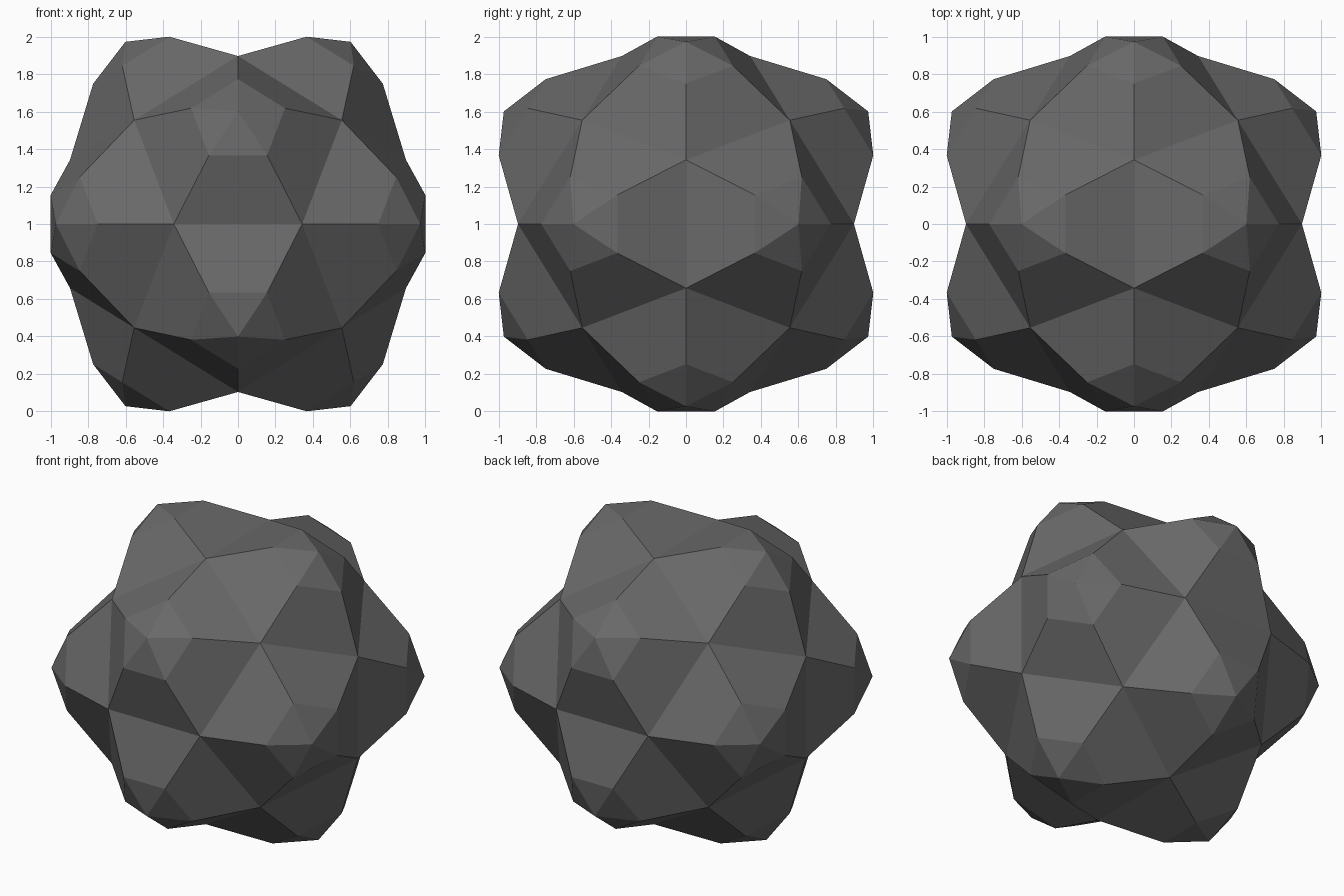
import bpy
import bmesh
from itertools import product
from mathutils import Vector

cube = bpy.data.objects.get("Cube")
if cube:
    bpy.data.objects.remove(cube, do_unlink=True)

PHI = (1 + 5 ** 0.5) / 2
UNIT = 0.555           # half side of the cube inside the dodecahedron
CAP_SCALE = 0.453      # size of the raised pentagon against its base
CAP_HEIGHT = 1.045     # distance of the raised pentagon from the centre
TIP_HEIGHT = 1.145     # distance of each tip from the centre

# Dark grey stone material
grey = bpy.data.materials.new("dark grey")
colour = (0.14, 0.14, 0.14, 1)
grey.diffuse_color = colour
grey.use_nodes = True
shader = next(n for n in grey.node_tree.nodes if n.type == 'BSDF_PRINCIPLED')
shader.inputs["Base Color"].default_value = colour

# Regular dodecahedron as the core
bm = bmesh.new()
points = [Vector(p) for p in product((-1, 1), repeat=3)]
for a, b in product((-1 / PHI, 1 / PHI), (-PHI, PHI)):
    points += [Vector((0, a, b)), Vector((a, b, 0)), Vector((b, 0, a))]
for p in points:
    bm.verts.new(p * UNIT)
bmesh.ops.convex_hull(bm, input=bm.verts[:])
bmesh.ops.dissolve_limit(bm, angle_limit=0.05, verts=bm.verts[:], edges=bm.edges[:])
bmesh.ops.recalc_face_normals(bm, faces=bm.faces[:])

# Raise a smaller pentagon from every side
caps = bm.faces[:]
bmesh.ops.inset_individual(bm, faces=caps, thickness=0.1)
base_radius = UNIT * (3 - (PHI ** 2 / (1 + PHI ** 2) ** 0.5) ** 2) ** 0.5
for cap in caps:
    centre = cap.calc_center_median()
    axis = centre.normalized()
    for v in cap.verts:
        spoke = (v.co - centre).normalized()
        v.co = axis * CAP_HEIGHT + spoke * base_radius * CAP_SCALE

# Lift the middle of every pentagon to a low tip
tips = bmesh.ops.poke(bm, faces=caps)["verts"]
for v in tips:
    v.co = v.co.normalized() * TIP_HEIGHT

bmesh.ops.translate(bm, verts=bm.verts[:], vec=(0, 0, 1))
bmesh.ops.recalc_face_normals(bm, faces=bm.faces[:])

mesh = bpy.data.meshes.new("faceted_ball")
bm.to_mesh(mesh)
bm.free()
mesh.materials.append(grey)
ball = bpy.data.objects.new("faceted_ball", mesh)
bpy.context.collection.objects.link(ball)
